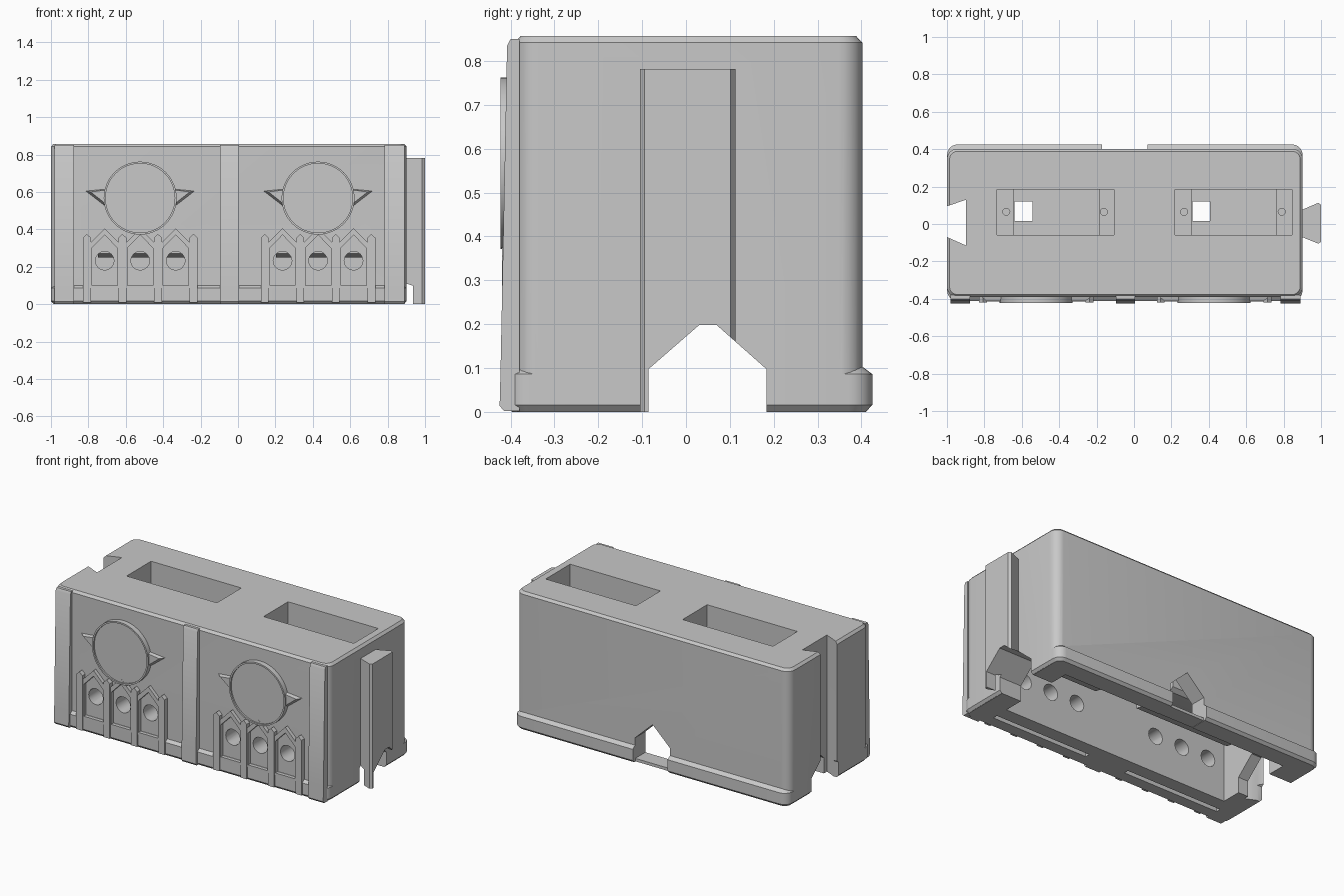
import bpy, bmesh, math

cube = bpy.data.objects.get("Cube")
if cube:
    bpy.data.objects.remove(cube, do_unlink=True)

grey = bpy.data.materials.new("stone_grey")
grey.use_nodes = True
grey.diffuse_color = (0.58, 0.58, 0.58, 1)
grey.node_tree.nodes["Principled BSDF"].inputs["Base Color"].default_value = (0.58, 0.58, 0.58, 1)


def loft(name, rings):
    """Closed solid through rings of equal point count."""
    bm = bmesh.new()
    loops = [[bm.verts.new(p) for p in ring] for ring in rings]
    n = len(loops[0])
    for lo, hi in zip(loops, loops[1:]):
        for i in range(n):
            j = (i + 1) % n
            bm.faces.new((lo[i], lo[j], hi[j], hi[i]))
    bm.faces.new(loops[0][::-1])
    bm.faces.new(loops[-1])
    bmesh.ops.recalc_face_normals(bm, faces=bm.faces)
    mesh = bpy.data.meshes.new(name)
    bm.to_mesh(mesh)
    bm.free()
    mesh.materials.append(grey)
    ob = bpy.data.objects.new(name, mesh)
    bpy.context.collection.objects.link(ob)
    return ob


def prism(name, axis, pts, a, b):
    """Extrude a 2D profile along an axis from a to b."""
    place = {"x": lambda u, v, t: (t, u, v),
             "y": lambda u, v, t: (u, t, v),
             "z": lambda u, v, t: (u, v, t)}[axis]
    return loft(name, [[place(u, v, t) for u, v in pts] for t in (a, b)])


def box(name, x0, x1, y0, y1, z0, z1):
    return prism(name, "z", [(x0, y0), (x1, y0), (x1, y1), (x0, y1)], z0, z1)


def circle(cx, cy, r, n):
    return [(cx + r * math.cos(math.tau * i / n), cy + r * math.sin(math.tau * i / n)) for i in range(n)]


def rounded(name, x0, x1, y0, y1, r, levels):
    """Rounded block whose levels are (height, inset)."""
    rings = []
    for z, d in levels:
        ring = []
        for k, (cx, cy) in enumerate([(x1 - r, y1 - r), (x0 + r, y1 - r), (x0 + r, y0 + r), (x1 - r, y0 + r)]):
            for s in range(7):
                a = math.pi / 2 * (k + s / 6)
                ring.append((cx + (r - d) * math.cos(a), cy + (r - d) * math.sin(a), z))
        rings.append(ring)
    return loft(name, rings)


def boolean(target, tool, op):
    mod = target.modifiers.new(op, "BOOLEAN")
    mod.operation, mod.solver, mod.object = op, "EXACT", tool
    bpy.context.view_layer.objects.active = target
    bpy.ops.object.modifier_apply(modifier=mod.name)
    bpy.data.objects.remove(tool, do_unlink=True)


def add(tool):
    boolean(body, tool, "UNION")


def cut(tool):
    boolean(body, tool, "DIFFERENCE")


bays = (-0.523, 0.428)          # centres of the two front bays
arch_step = 0.19

# Outer shell: block, spreading foot and side tongue
body = rounded("body", -1, 0.902, -0.391, 0.402, 0.055, [(0.001, 0.014), (0.016, 0), (0.842, 0), (0.857, 0.014)])
add(rounded("foot", -0.999, 0.901, -0.411, 0.425, 0.055, [(0, 0.015), (0.016, 0), (0.086, 0), (0.104, 0.024)]))
add(prism("tongue", "z", [(0.85, -0.05), (0.985, -0.105), (1, -0.095), (1, 0.102), (0.985, 0.113), (0.85, 0.055)],
          0, 0.782))

# Hollow underside with the two hanging pocket housings
cut(box("cavity", -0.83, 0.75, -0.21, 0.3, -0.1, 0.77))
for bay in bays:
    add(prism("housing", "x", [(-0.09, 0.27), (0, 0.25), (0.2, 0.25), (0.225, 0.27), (0.225, 0.8), (-0.09, 0.8)],
              bay - 0.225, bay + 0.43))

# Stepped top pockets, wire slots, screw holes and narrow grooves under the front wall
for bay in bays:
    cut(box("ledge_cut", bay - 0.21, bay + 0.417, -0.058, 0.185, 0.67, 1))
    cut(box("deep_cut", bay - 0.118, bay + 0.335, -0.058, 0.185, 0.3, 0.8))
    cut(box("slot_cut", bay - 0.115, bay - 0.021, 0.015, 0.12, 0.1, 0.5))
    cut(box("groove_cut", bay - 0.35, bay + 0.32, -0.325, -0.295, -0.1, 0.12))
    for sx in (-0.16, 0.362):
        cut(prism("screw_cut", "z", circle(bay + sx, 0.065, 0.019, 12), 0.55, 0.75))

# Side doorways, back doorway and side socket
door = [(-0.085, -0.1), (-0.085, 0.098), (0.03, 0.198), (0.07, 0.198), (0.183, 0.098), (0.183, -0.1)]
cut(prism("door_cut", "x", door, 0.7, 1.1))
cut(prism("door_cut", "x", door, -1.1, -0.78))
cut(prism("back_door_cut", "y", [(-0.17, -0.1), (-0.17, 0.15), (-0.05, 0.265), (0.072, 0.15), (0.072, -0.1)], 0.25, 0.5))
cut(prism("socket_cut", "z", [(-1.1, -0.025), (-0.898, -0.115), (-0.898, 0.13), (-1.1, 0.06)], -0.1, 1))

# Round holes behind the front arches
centres = [bay + k * arch_step for bay in bays for k in (-1, 0, 1)]
for c in centres:
    cut(prism("hole_cut", "y", circle(c, 0.232, 0.05, 16), -0.6, -0.15))

parts = [body, box("door_sill", -0.175, 0.077, 0.3, 0.4, 0.002, 0.02)]

# Tapered pilasters on the front
pilaster = [(-0.38, 0.002), (-0.415, 0.002), (-0.425, 0.014), (-0.423, 0.09), (-0.408, 0.835), (-0.4, 0.85), (-0.38, 0.85)]
for x0, x1 in ((-0.98, -0.878), (-0.095, 0.005), (0.784, 0.889)):
    parts.append(prism("pilaster", "x", pilaster, x0, x1))

# Round medallions with raised rims and pointed wings
for bay in bays:
    rim = prism("medallion_rim", "y", circle(bay, 0.567, 0.195, 48), -0.423, -0.38)
    boolean(rim, prism("rim_cut", "y", circle(bay, 0.567, 0.185, 48), -0.5, -0.413), "DIFFERENCE")
    parts.append(rim)
    for s in (-1, 1):
        tri = [(0.17, 0.618), (0.297, 0.606), (0.17, 0.508)]
        outer = [(bay + s * u, -0.385, v) for u, v in tri]
        inner = [(bay + s * u, -0.412, v) for u, v in ((0.17, 0.612), (0.265, 0.6), (0.17, 0.525))]
        parts.append(loft("medallion_wing", [outer, inner]))


# Gabled arcades with slim columns
def gable(c, half, base, eave, peak):
    return [(c - half, base), (c + half, base), (c + half, eave), (c, peak), (c - half, eave)]


for c in centres:
    frame = prism("arch_frame", "y", gable(c, 0.09, 0.085, 0.315, 0.405), -0.414, -0.38)
    boolean(frame, prism("frame_cut", "y", gable(c, 0.068, 0.1, 0.3, 0.37), -0.5, -0.3), "DIFFERENCE")
    parts.append(frame)
for bay in bays:
    for k in (-1.5, -0.5, 0.5, 1.5):
        parts.append(prism("arch_column", "y", gable(bay + k * arch_step, 0.021, 0.01, 0.355, 0.375), -0.42, -0.38))

# Smooth the rounded corners, keep edges crisp
bpy.ops.object.select_all(action="DESELECT")
for ob in parts:
    ob.select_set(True)
bpy.context.view_layer.objects.active = body
bpy.ops.object.shade_smooth_by_angle(angle=math.radians(28))
